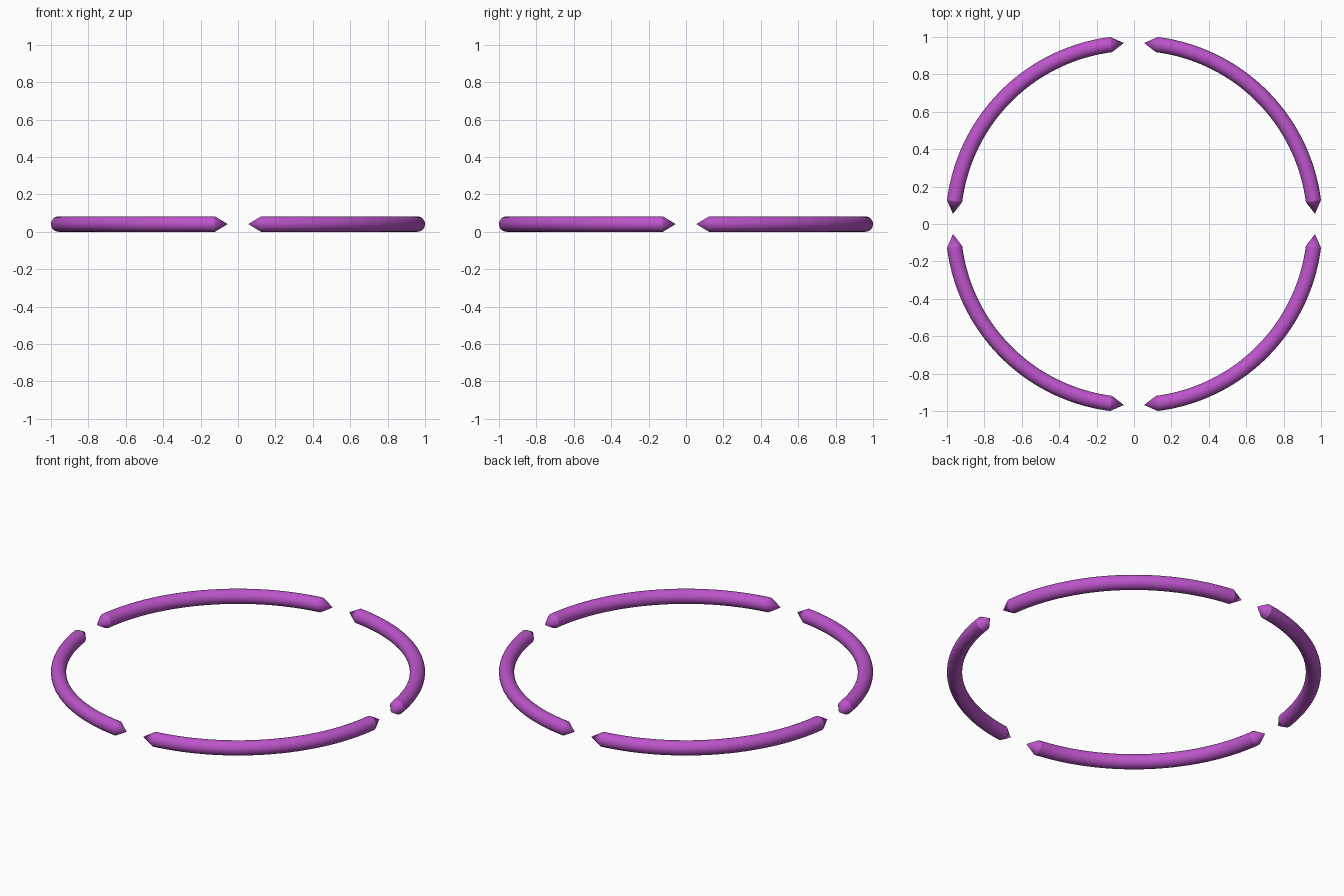
import bpy, bmesh, math
from mathutils import Vector

if "Cube" in bpy.data.objects:
    bpy.data.objects.remove(bpy.data.objects["Cube"])

R, r = 0.967, 0.041            # ring radius, tube radius
GAP = math.radians(7.3)        # angle from each axis to the end of the tube
TIP = 0.069                    # length of the pointed ends
SIDES, STEPS = 32, 40

purple = bpy.data.materials.new("purple")
purple.diffuse_color = (0.50, 0.09, 0.59, 1)
purple.use_nodes = True
purple.node_tree.nodes["Principled BSDF"].inputs["Base Color"].default_value = purple.diffuse_color


def quarter_arc(name, start):
    bm = bmesh.new()
    a0, a1 = start + GAP, start + math.pi / 2 - GAP
    rings = []
    # curved tube
    for i in range(STEPS + 1):
        a = a0 + (a1 - a0) * i / STEPS
        out = Vector((math.cos(a), math.sin(a), 0))
        ring = []
        for j in range(SIDES):
            t = 2 * math.pi * j / SIDES
            p = out * (R + r * math.cos(t)) + Vector((0, 0, r + r * math.sin(t)))
            ring.append(bm.verts.new(p))
        rings.append(ring)
    for p, q in zip(rings, rings[1:]):
        for j in range(SIDES):
            k = (j + 1) % SIDES
            bm.faces.new((p[j], p[k], q[k], q[j]))
    # pointed cone ends, leaving the arc along its tangent
    for ring, a, s in ((rings[0], a0, -1), (rings[-1], a1, 1)):
        tip = bm.verts.new((R * math.cos(a) - s * TIP * math.sin(a),
                            R * math.sin(a) + s * TIP * math.cos(a), r))
        for j in range(SIDES):
            bm.faces.new((ring[j], ring[(j + 1) % SIDES], tip))
    bmesh.ops.recalc_face_normals(bm, faces=bm.faces)
    me = bpy.data.meshes.new(name)
    bm.to_mesh(me)
    bm.free()
    me.materials.append(purple)
    ob = bpy.data.objects.new(name, me)
    bpy.context.collection.objects.link(ob)
    bpy.ops.object.select_all(action='DESELECT')
    ob.select_set(True)
    bpy.context.view_layer.objects.active = ob
    bpy.ops.object.shade_smooth_by_angle(angle=math.radians(25))


# four arcs around the circle
for n, name in enumerate(("arc_back_right", "arc_back_left",
                          "arc_front_left", "arc_front_right")):
    quarter_arc(name, n * math.pi / 2)
